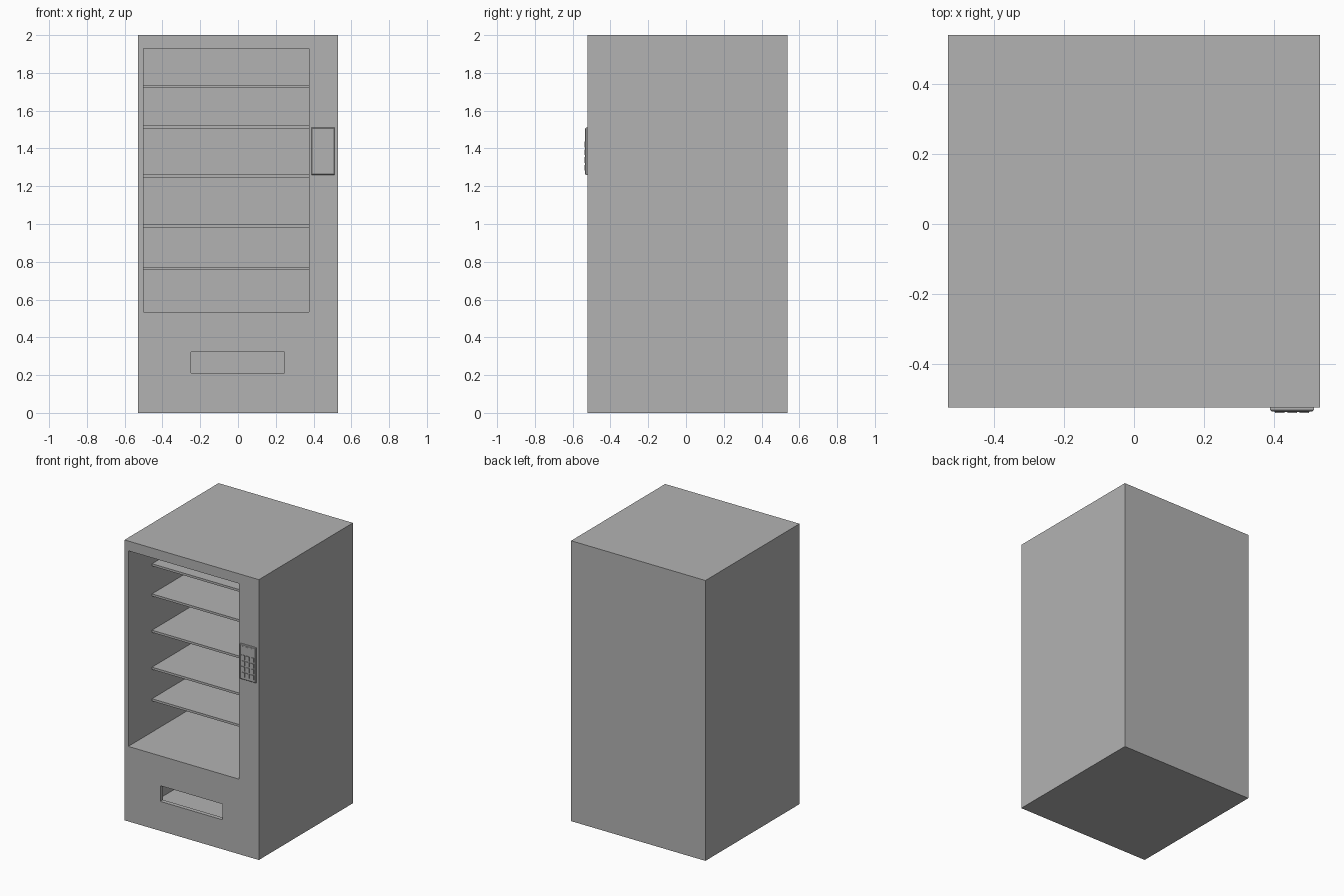
import bpy
import bmesh

cube = bpy.data.objects.get("Cube")
if cube:
    bpy.data.objects.remove(cube, do_unlink=True)

grey = bpy.data.materials.new("plain grey")
grey.use_nodes = True
colour = (0.45, 0.45, 0.45, 1)
grey.diffuse_color = colour
grey.node_tree.nodes["Principled BSDF"].inputs["Base Color"].default_value = colour


def box(name, x, y, z, bevel=0):
    """Box spanning the given (low, high) ranges."""
    bm = bmesh.new()
    bmesh.ops.create_cube(bm, size=1)
    for v in bm.verts:
        v.co = [(lo + hi) / 2 + c * (hi - lo) for c, (lo, hi) in zip(v.co, (x, y, z))]
    if bevel:
        # chamfer the outline of the front face only
        rim = [e for e in bm.edges if all(v.co.y < y[0] + 0.0001 for v in e.verts)]
        bmesh.ops.bevel(bm, geom=rim, offset=bevel, segments=1, affect='EDGES')
    mesh = bpy.data.meshes.new(name)
    bm.to_mesh(mesh)
    bm.free()
    mesh.materials.append(grey)
    obj = bpy.data.objects.new(name, mesh)
    bpy.context.collection.objects.link(obj)
    return obj


def cut(target, name, x, y, z):
    """Subtract a box from the target."""
    cutter = box(name, x, y, z)
    cutter.hide_render = True
    mod = target.modifiers.new(name, 'BOOLEAN')
    mod.object = cutter
    mod.operation = 'DIFFERENCE'
    mod.solver = 'EXACT'
    bpy.context.view_layer.update()
    result = bpy.data.meshes.new_from_object(
        target.evaluated_get(bpy.context.evaluated_depsgraph_get()))
    target.modifiers.clear()
    target.data = result
    bpy.data.objects.remove(cutter, do_unlink=True)


FRONT, BACK, SIDE, WALL = -0.522, 0.538, 0.53, 0.03
INNER_BACK = BACK - WALL
DISPLAY_X = (-0.5, 0.375)

# Cabinet with a display bay, a lower collection chamber and its slot
cabinet = box("cabinet", (-SIDE, SIDE), (FRONT, BACK), (0, 2))
cut(cabinet, "display_bay", DISPLAY_X, (FRONT - 0.1, INNER_BACK), (0.535, 1.93))
cut(cabinet, "collection_chamber", (WALL - SIDE, SIDE - WALL),
    (FRONT + WALL, INNER_BACK), (WALL, 0.505))
cut(cabinet, "collection_slot", (-0.248, 0.245), (FRONT - 0.1, FRONT + 0.1), (0.21, 0.322))

# Shelves
for i, top in enumerate((0.773, 0.998, 1.262, 1.521, 1.736)):
    box(f"shelf_{i + 1}", DISPLAY_X, (-0.255, INNER_BACK), (top - 0.016, top))

# Keypad panel with screen and buttons
PANEL = -0.534
box("keypad_panel", (0.388, 0.512), (PANEL, FRONT), (1.26, 1.51), bevel=0.004)
box("keypad_screen", (0.4, 0.5), (PANEL - 0.001, PANEL), (1.453, 1.498))
for row in range(4):
    for col in range(3):
        x, z = 0.402 + col * 0.035, 1.282 + row * 0.041
        box(f"button_{row + 1}_{col + 1}", (x, x + 0.027), (PANEL - 0.004, PANEL),
            (z, z + 0.031))
